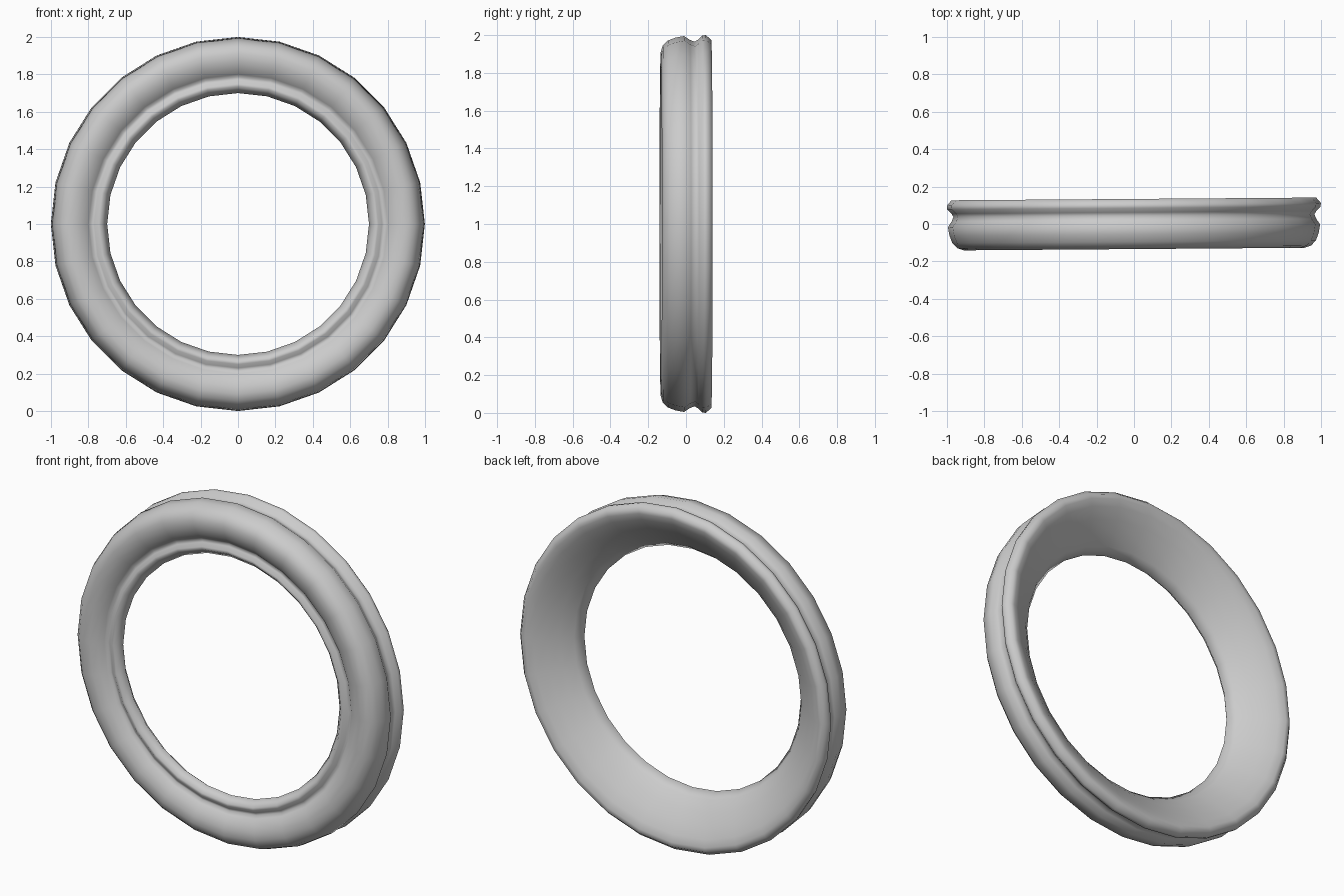
import bpy, bmesh, math
from mathutils import Matrix

if "Cube" in bpy.data.objects:
    bpy.data.objects.remove(bpy.data.objects["Cube"])

SIDES = 28

# closed ring cross-section as (radius, y), starting at the outer front bead
profile = [
    (0.995, -0.01), (0.987, -0.055), (0.972, -0.095), (0.945, -0.123),  # outer front round
    (0.91, -0.134), (0.87, -0.132), (0.83, -0.117), (0.80, -0.095),     # front bead
    (0.785, -0.08), (0.77, -0.085), (0.75, -0.10), (0.735, -0.10),      # small groove and inner lip
    (0.70, -0.062),                                                     # inner edge
    (0.735, -0.015), (0.79, 0.035), (0.85, 0.08), (0.91, 0.118),        # swelling back
    (0.95, 0.134), (0.975, 0.134),                                      # back rim
    (1.0, 0.105), (0.998, 0.085), (0.975, 0.062), (0.965, 0.045), (0.975, 0.02),  # outer groove
]


def lathe_y(name, pts, sides):
    """Revolve a closed cross-section around the y axis."""
    bm = bmesh.new()
    rings = []
    for i in range(sides):
        a = 2 * math.pi * i / sides
        rings.append([bm.verts.new((r * math.sin(a), y, r * math.cos(a))) for r, y in pts])
    n = len(pts)
    for i in range(sides):
        p, q = rings[i], rings[(i + 1) % sides]
        for j in range(n):
            k = (j + 1) % n
            bm.faces.new((p[j], p[k], q[k], q[j]))
    bmesh.ops.recalc_face_normals(bm, faces=bm.faces)
    # slight turn about the vertical, then stand on the ground
    bm.transform(Matrix.Translation((0, 0, 1)) @ Matrix.Rotation(0.0075, 4, 'Z'))
    mesh = bpy.data.meshes.new(name)
    bm.to_mesh(mesh)
    bm.free()
    for f in mesh.polygons:
        f.use_smooth = True
    ob = bpy.data.objects.new(name, mesh)
    bpy.context.collection.objects.link(ob)
    return ob


# ring with a rounded front, grooved rim and swelling back
lathe_y("trim_ring", profile, SIDES)
